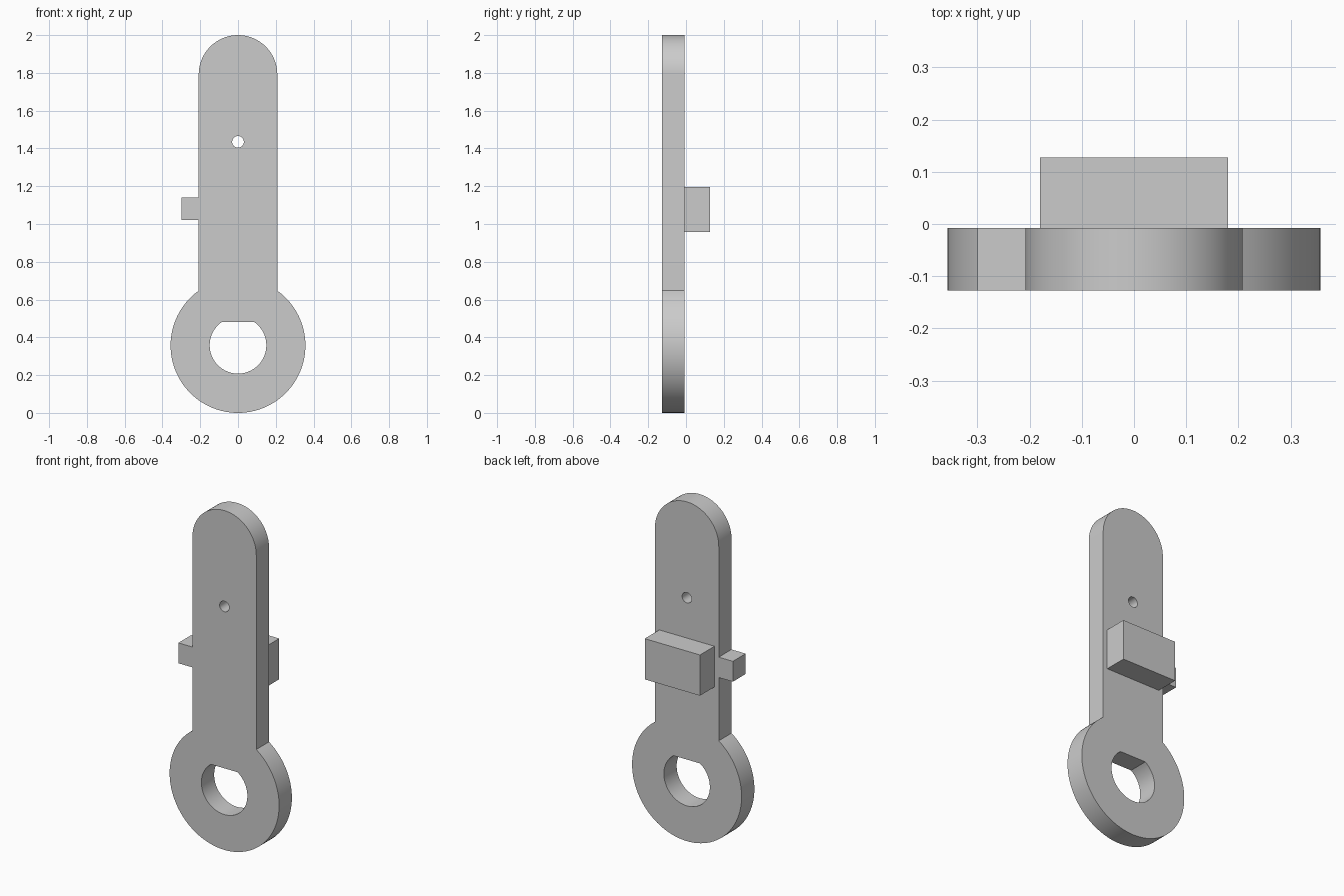
import bpy, bmesh
from math import sin, cos, pi, asin, acos

if "Cube" in bpy.data.objects:
    bpy.data.objects.remove(bpy.data.objects["Cube"])

FRONT, BACK, REAR = -0.127, -0.008, 0.127   # plate front, plate back, block rear
HALF_W = 0.208                              # half width of the arm
RING_R, HOLE_R = 0.357, 0.15
RING_Z = 0.357


def arc(z, r, a0, a1, n):
    """Points (x, z) on an arc centred on x = 0."""
    return [(r * cos(a0 + (a1 - a0) * i / n), z + r * sin(a0 + (a1 - a0) * i / n))
            for i in range(n + 1)]


def extrude_profile(name, loops, y0, y1):
    """Fill an outline (with optional holes) and extrude it along y."""
    bm = bmesh.new()
    edges = []
    for pts in loops:
        vs = [bm.verts.new((x, y0, z)) for x, z in pts]
        edges += [bm.edges.new((vs[i - 1], vs[i])) for i in range(len(vs))]
    bmesh.ops.triangle_fill(bm, use_beauty=True, edges=edges, normal=(0, -1, 0))
    ext = bmesh.ops.extrude_face_region(bm, geom=bm.faces[:], use_keep_orig=True)
    moved = [v for v in ext["geom"] if isinstance(v, bmesh.types.BMVert)]
    bmesh.ops.translate(bm, verts=moved, vec=(0, y1 - y0, 0))
    bmesh.ops.recalc_face_normals(bm, faces=bm.faces[:])
    mesh = bpy.data.meshes.new(name)
    bm.to_mesh(mesh)
    bm.free()
    obj = bpy.data.objects.new(name, mesh)
    bpy.context.collection.objects.link(obj)
    bpy.ops.object.select_all(action='DESELECT')
    obj.select_set(True)
    bpy.context.view_layer.objects.active = obj
    bpy.ops.object.shade_smooth_by_angle(angle=pi / 6)
    return obj


# Outline: ring end, straight arm, rounded top, small side tab
join = acos(HALF_W / RING_R)
outline = arc(RING_Z, RING_R, pi - join, 2 * pi + join, 80)
outline += arc(2 - HALF_W, HALF_W, 0, pi, 48)
outline += [(-HALF_W, 1.14), (-0.30, 1.14), (-0.30, 1.02), (-HALF_W, 1.02)]

# D-shaped shaft hole with a flat top, and the small pin hole
flat = asin((0.48 - RING_Z) / HOLE_R)
shaft_hole = arc(RING_Z + 0.001, HOLE_R, pi - flat, 2 * pi + flat, 56)
pin_hole = arc(1.435, 0.031, 0, 2 * pi, 32)[:-1]

extrude_profile("lever_plate", [outline, shaft_hole, pin_hole], FRONT, BACK)

# Rectangular block on the back of the arm
block = [(-0.18, 0.957), (0.18, 0.957), (0.18, 1.197), (-0.18, 1.197)]
extrude_profile("back_block", [block], BACK, REAR)
